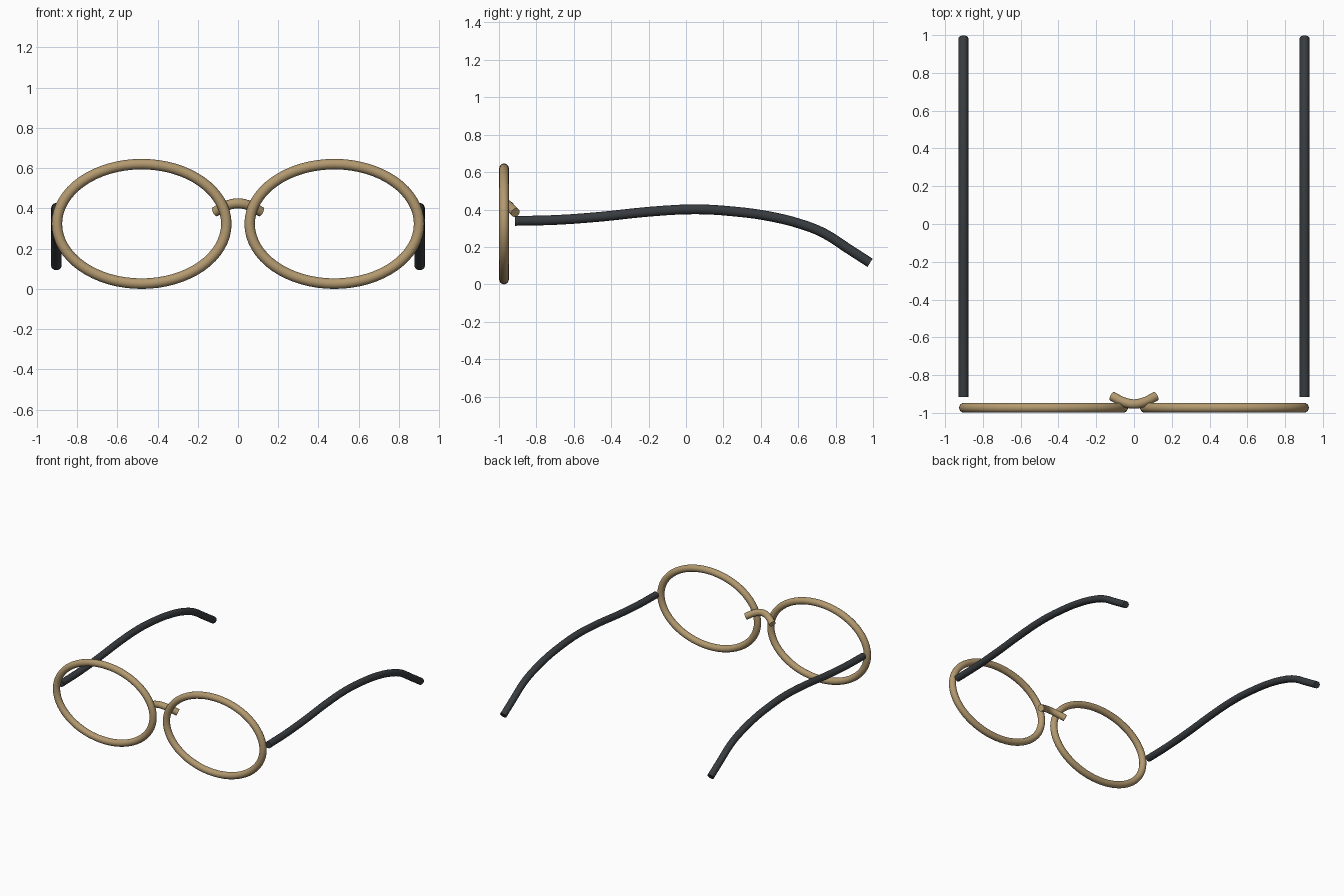
import bpy
import math

if "Cube" in bpy.data.objects:
    bpy.data.objects.remove(bpy.data.objects["Cube"])


def material(name, colour):
    mat = bpy.data.materials.new(name)
    mat.diffuse_color = colour
    mat.use_nodes = True
    mat.node_tree.nodes["Principled BSDF"].inputs["Base Color"].default_value = mat.diffuse_color
    return mat


brass = material("brass", (0.45, 0.32, 0.16, 1))
black = material("dark_plastic", (0.04, 0.045, 0.05, 1))


def tube(name, points, radius, mat, closed=False, smooth_path=True, resolution=4):
    """Round tube swept along a path, converted to a smooth mesh."""
    curve = bpy.data.curves.new(name, 'CURVE')
    curve.dimensions = '3D'
    curve.bevel_depth = radius
    curve.bevel_resolution = 6
    curve.use_fill_caps = True
    curve.resolution_u = resolution
    if smooth_path:
        spline = curve.splines.new('BEZIER')
        spline.bezier_points.add(len(points) - 1)
        for bp, p in zip(spline.bezier_points, points):
            bp.co = p
            bp.handle_left_type = bp.handle_right_type = 'AUTO'
    else:
        spline = curve.splines.new('POLY')
        spline.points.add(len(points) - 1)
        for sp, p in zip(spline.points, points):
            sp.co = (*p, 1)
    spline.use_cyclic_u = closed
    obj = bpy.data.objects.new(name, curve)
    bpy.context.collection.objects.link(obj)
    bpy.ops.object.select_all(action='DESELECT')
    obj.select_set(True)
    bpy.context.view_layer.objects.active = obj
    bpy.ops.object.convert(target='MESH')
    obj = bpy.context.object
    obj.data.materials.clear()
    obj.data.materials.append(mat)
    bpy.ops.object.shade_smooth_by_angle(angle=math.radians(40))
    return obj


# Side profile of a temple arm (y, z), with its drop behind the ear
arm_path = [(-0.915, 0.339), (-0.70, 0.344), (-0.45, 0.362), (-0.20, 0.388),
            (0.05, 0.401), (0.25, 0.390), (0.45, 0.363), (0.63, 0.317),
            (0.74, 0.272), (0.86, 0.195), (0.984, 0.115)]

for side, sx in (("left", -1), ("right", 1)):
    # Oval rim
    n = 64
    ring = [(sx * 0.479 + 0.421 * math.cos(2 * math.pi * i / n), -0.973,
             0.323 + 0.297 * math.sin(2 * math.pi * i / n)) for i in range(n)]
    tube(side + "_rim", ring, 0.026, brass, closed=True, smooth_path=False)
    # Temple arm
    tube(side + "_temple_arm", [(sx * 0.903, y, z) for y, z in arm_path],
         0.026, black, resolution=3)

# Arched nose bridge, ends sweeping back behind the rims
tube("nose_bridge", [(-0.115, -0.912, 0.383), (-0.055, -0.942, 0.414),
                     (0, -0.953, 0.425),
                     (0.055, -0.942, 0.414), (0.115, -0.912, 0.383)],
     0.025, brass, resolution=6)
